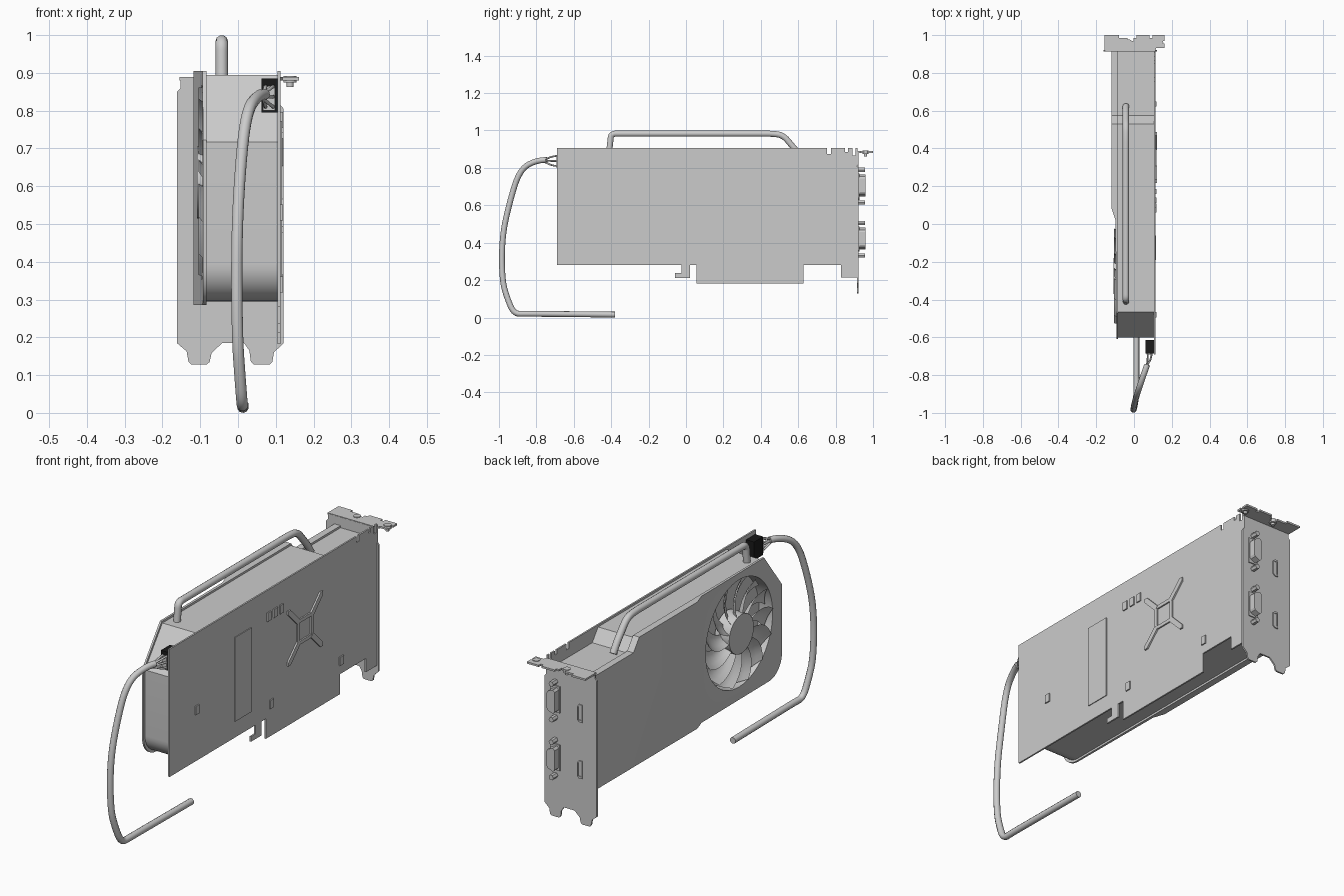
import bpy, bmesh, math
from mathutils import Vector, Matrix

if "Cube" in bpy.data.objects:
    bpy.data.objects.remove(bpy.data.objects["Cube"])

AX = {'x': lambda u, v, w: (w, u, v), 'y': lambda u, v, w: (u, w, v), 'z': lambda u, v, w: (u, v, w)}


def finish(name, bm, smooth=None):
    bmesh.ops.recalc_face_normals(bm, faces=bm.faces)
    me = bpy.data.meshes.new(name)
    bm.to_mesh(me)
    bm.free()
    ob = bpy.data.objects.new(name, me)
    bpy.context.collection.objects.link(ob)
    if smooth:
        shade(ob, smooth)
    return ob


def shade(ob, deg=35):
    bpy.ops.object.select_all(action='DESELECT')
    ob.select_set(True)
    bpy.context.view_layer.objects.active = ob
    bpy.ops.object.shade_smooth_by_angle(angle=math.radians(deg))


def prism(name, pts, axis, a, b, smooth=None):
    """Extrude a flat outline along an axis from a to b."""
    bm = bmesh.new()
    lo = [bm.verts.new(AX[axis](u, v, a)) for u, v in pts]
    hi = [bm.verts.new(AX[axis](u, v, b)) for u, v in pts]
    bm.faces.new(lo)
    bm.faces.new(hi[::-1])
    for i in range(len(pts)):
        j = (i + 1) % len(pts)
        bm.faces.new((lo[i], lo[j], hi[j], hi[i]))
    return finish(name, bm, smooth)


def rect(u0, u1, v0, v1):
    return [(u0, v0), (u1, v0), (u1, v1), (u0, v1)]


def circle(u, v, r, n=48):
    return [(u + r * math.cos(2 * math.pi * i / n), v + r * math.sin(2 * math.pi * i / n)) for i in range(n)]


def cut(ob, cutter):
    m = ob.modifiers.new('cut', 'BOOLEAN')
    m.operation, m.solver, m.object = 'DIFFERENCE', 'EXACT', cutter
    bpy.context.view_layer.objects.active = ob
    bpy.ops.object.modifier_apply(modifier=m.name)
    bpy.data.objects.remove(cutter)


def tube(name, pts, r, order=3):
    cu = bpy.data.curves.new(name, 'CURVE')
    cu.dimensions, cu.bevel_depth, cu.bevel_resolution, cu.use_fill_caps = '3D', r, 3, True
    sp = cu.splines.new('NURBS')
    sp.points.add(len(pts) - 1)
    for p, c in zip(sp.points, pts):
        p.co = (*c, 1)
    sp.order_u, sp.use_endpoint_u, sp.resolution_u = order, True, 8
    ob = bpy.data.objects.new(name, cu)
    bpy.context.collection.objects.link(ob)
    bpy.ops.object.select_all(action='DESELECT')
    ob.select_set(True)
    bpy.context.view_layer.objects.active = ob
    bpy.ops.object.convert(target='MESH')
    shade(bpy.context.view_layer.objects.active, 50)


# Circuit board with edge connector, hook and top notches
prism('circuit_board', [
    (-.69, .905), (-.69, .28), (-.025, .28), (-.025, .237), (-.06, .237), (-.06, .212), (.022, .212),
    (.022, .28), (.055, .28), (.055, .182), (.627, .182), (.627, .28), (.828, .28), (.828, .213),
    (.917, .213), (.917, .905), (.905, .905), (.905, .865), (.89, .865), (.89, .905), (.865, .905),
    (.865, .885), (.85, .885), (.85, .905), (.775, .905), (.775, .875), (.755, .875), (.755, .905)],
    'x', .105, .113)

# Small parts on the back of the board
for i, (y, z) in enumerate([(.075, .775), (.125, .775), (.172, .775), (-.48, .53), (.095, .34), (.635, .345)]):
    prism(f'chip_{i}', rect(y - .014, y + .014, z - .021, z + .021), 'x', .112, .119)
prism('rear_strip', rect(-.19, -.06, .36, .772), 'x', .112, .117)

# Cross-shaped cooler retainer
cy, cz, h = .352, .61, .062
frame = prism('retainer_frame', rect(cy - h, cy + h, cz - h, cz + h), 'x', .112, .12)
cut(frame, prism('window', rect(cy - .045, cy + .045, cz - .045, cz + .045), 'x', .108, .13))
for i, (sy, sz) in enumerate([(1, 1), (1, -1), (-1, 1), (-1, -1)]):
    a, b, w = .05, .125, .009
    prism(f'retainer_arm_{i}', [(cy + sy * (a + w), cz + sz * (a - w)), (cy + sy * (b + w), cz + sz * (b - w)),
                                (cy + sy * (b + w), cz + sz * (b + w)), (cy + sy * (b - w), cz + sz * (b + w)),
                                (cy + sy * (a - w), cz + sz * (a + w))], 'x', .112, .121)


# Shroud: side profile with stepped top, chamfered and rounded tail
def profile(d):
    r, c = .1, (-.61 + d + .1, .285 + d + .1)
    arc = [(c[0] - r * math.cos(t), c[1] - r * math.sin(t)) for t in [math.pi / 2 * k / 10 for k in range(11)]]
    return [(.915, .285 + d), (.915, .845 - d), (.575, .845 - d), (.53, .905 - d), (-.47 + d / 2, .905 - d),
            (-.61 + d, .722 - d / 2)] + arc


FY, FZ, FR = -.275, .61, .262
face = prism('shroud_face', profile(0), 'x', -.118, -.084)
cut(face, prism('step', [(-.118 - .05, .08), (-.118, .08), (-.098, .02), (-.092, -.7), (-.168, -.7)], 'z', .2, 1))
cut(face, prism('hole', circle(FY, FZ, FR, 64), 'x', -.2, 0))
shade(face, 30)
body = prism('shroud_body', profile(.01), 'x', -.085, .1055)
cut(body, prism('hole', circle(FY, FZ, FR, 64), 'x', -.2, -.02))
shade(body, 30)

# Fan hub and swept blades
hub = prism('fan_hub', circle(FY, FZ, .095), 'x', -.108, -.03, 35)
bm = bmesh.new()
N, NR, NC = 13, 6, 4
for k in range(N):
    grid = []
    for i in range(NR + 1):
        t = i / NR
        r = .09 + (.252 - .09) * t
        row = []
        for j in range(NC + 1):
            s = j / NC
            a = 2 * math.pi * k / N + .35 * t * t + (.42 + .03 * t) * (s - .5)
            row.append(bm.verts.new((-.105 + .045 * s + .012 * math.sin(math.pi * s),
                                     FY + r * math.cos(a), FZ + r * math.sin(a))))
        grid.append(row)
    for i in range(NR):
        for j in range(NC):
            bm.faces.new((grid[i][j], grid[i + 1][j], grid[i + 1][j + 1], grid[i][j + 1]))
bmesh.ops.solidify(bm, geom=bm.faces[:], thickness=.003)
finish('fan_blades', bm, 40)

# Heat pipe looping over the top
X = -.043
tube('heat_pipe', [(X, -.415, .86), (X, -.41, .89), (X, -.405, .94), (X, -.40, .983), (X, -.35, .983), (X, -.3, .983),
                   (X, .40, .983), (X, .46, .983), (X, .52, .975), (X, .57, .915), (X, .60, .88), (X, .625, .84)], .0168)

# Slot bracket plate with stepped feet
prism('bracket_plate', [
    (-.152, .886), (-.152, .86), (-.162, .85), (-.162, .185), (-.136, .163), (-.131, .135), (-.124, .128),
    (-.083, .128), (-.075, .135), (-.07, .158), (-.042, .185), (.016, .185), (.03, .165), (.034, .135),
    (.042, .128), (.084, .128), (.091, .135), (.095, .16), (.121, .185), (.121, .805), (.112, .815), (.112, .886)],
    'y', .914, .922)
# Folded bracket tab with screw notches
prism('bracket_tab', [
    (-.155, .915), (.112, .915), (.118, .932), (.162, .932), (.162, .955), (.14, .955), (.14, .968), (.162, .968),
    (.162, 1), (.098, 1), (.098, .985), (.083, .985), (.083, 1), (.012, 1), (.012, .985), (-.002, .985),
    (-.002, .968), (-.035, .968), (-.035, .985), (-.08, .985), (-.08, 1), (-.155, 1)], 'z', .88, .889)
for i, x in enumerate((-.027, .138)):
    prism(f'tab_screw_{i}', circle(x, .96, .017, 20), 'z', .874, .892, 35)
    prism(f'tab_screw_shaft_{i}', circle(x, .96, .009, 16), 'z', .862, .88, 35)

# Video sockets with their hex posts
for i, (z0, z1) in enumerate([(.648, .765), (.365, .48)]):
    prism(f'socket_{i}', [(.04, z0 + .01), (.05, z0), (.078, z0 + .012), (.083, z0 + .022), (.083, z1 - .022),
                          (.078, z1 - .012), (.05, z1), (.04, z1 - .01)], 'y', .92, .96)
    prism(f'socket_flange_{i}', rect(.035, .088, z0 - .006, z1 + .006), 'y', .92, .927)
    for j, z in enumerate((z0 - .033, z1 + .025)):
        prism(f'socket_post_{i}_{j}', circle(.061, z, .013, 6), 'y', .92, .957)

# Narrow video slots: raised rim with a recess
for i, z in enumerate((.67, .395)):
    rim = prism(f'slot_rim_{i}', [(-.086, z - .043), (-.068, z - .043), (-.058, z - .033), (-.058, z + .033),
                                  (-.068, z + .043), (-.086, z + .043)], 'y', .918, .927)
    cut(rim, prism('recess', rect(-.08, -.065, z - .033, z + .033), 'y', .923, .95))

# Power plug, wires and cable
plug = prism('power_plug', rect(.062, .106, .795, .885), 'y', -.685, -.615)
black = bpy.data.materials.new('black')
black.diffuse_color = (.01, .01, .01, 1)
black.use_nodes = True
black.node_tree.nodes["Principled BSDF"].inputs["Base Color"].default_value = black.diffuse_color
plug.data.materials.append(black)
prism('plug_cap', rect(.066, .098, .80, .865), 'y', -.692, -.66)
for i in range(6):
    x, z = .073 + .02 * (i % 2), .81 + .027 * (i // 2)
    tube(f'wire_{i}', [(x, -.68, z), (x, -.71, z), (.068, -.75, .838 + (z - .837) * .3), (.058, -.79, .84)], .0048)
tube('power_cable', [
    (.07, -.745, .843), (.05, -.80, .842), (.02, -.89, .79), (.003, -.945, .61), (-.004, -.984, .43), (-.002, -.984, .2),
    (.005, -.955, .1), (.011, -.92, .02), (.013, -.86, .02), (.013, -.8, .02), (.013, -.38, .0155)], .0155)
